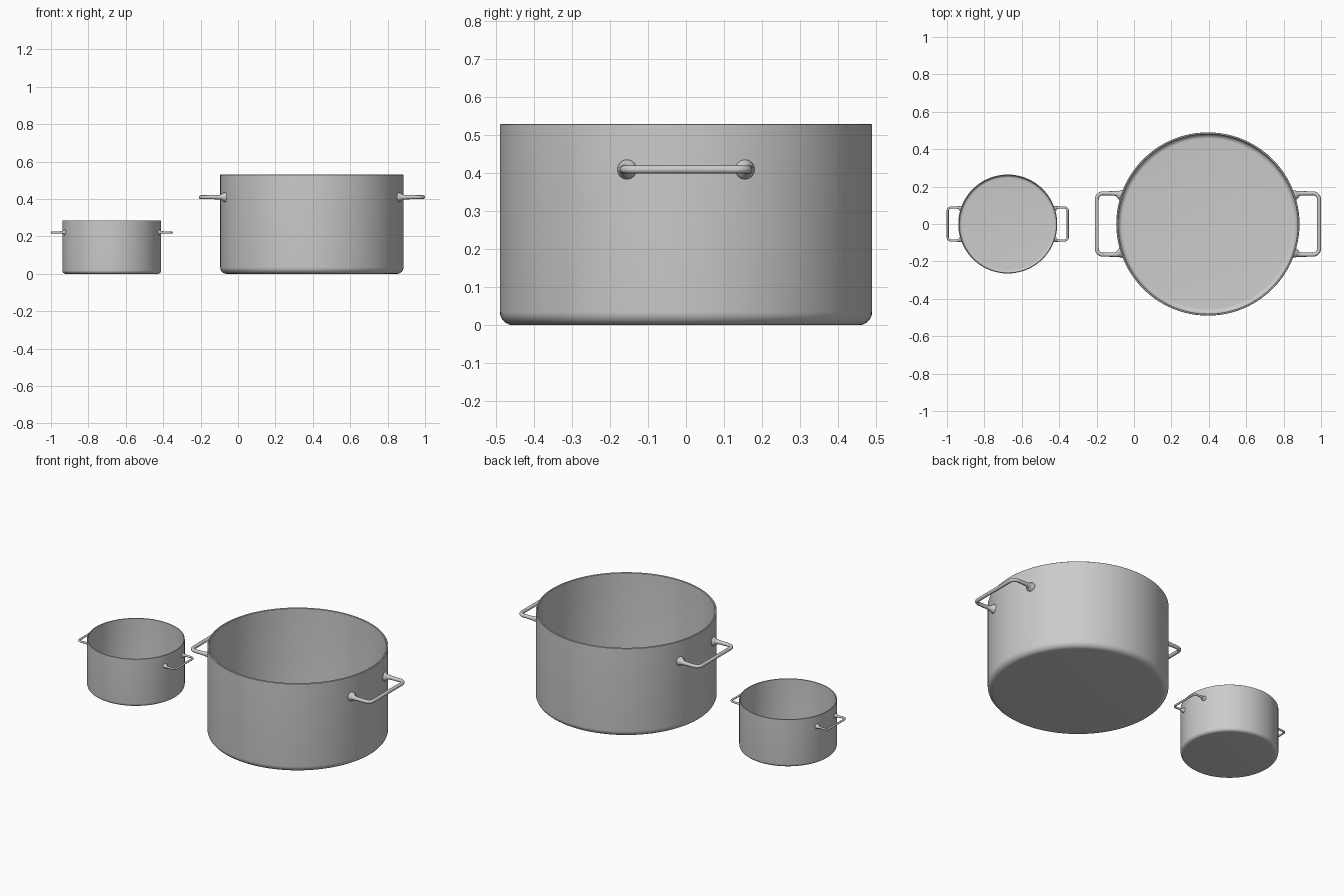
import bpy, bmesh, math
from mathutils import Vector, Matrix

if "Cube" in bpy.data.objects:
    bpy.data.objects.remove(bpy.data.objects["Cube"])

R, H, WALL = 0.49, 0.53, 0.010     # large pot; the small one is a scaled copy


def arc(cx, cz, r, a0, a1, n):
    return [(cx + r * math.cos(math.radians(a0 + (a1 - a0) * i / n)),
             cz + r * math.sin(math.radians(a0 + (a1 - a0) * i / n))) for i in range(n + 1)]


def finish(obj, angle=40):
    bpy.ops.object.select_all(action='DESELECT')
    obj.select_set(True)
    bpy.context.view_layer.objects.active = obj
    if obj.type == 'CURVE':
        bpy.ops.object.convert(target='MESH')
    bpy.ops.object.shade_smooth_by_angle(angle=math.radians(angle))


# Lathed pot body: outer base, rounded corner, wall, rim, inner wall, inner floor
def make_body(name, x, s):
    c = 0.035
    profile = [(0, 0)] + arc(R - c, c, c, -90, 0, 8)
    profile += [(R, H - 0.002), (R - 0.002, H), (R - WALL + 0.002, H), (R - WALL, H - 0.002)]
    profile += arc(R - c, c, c - WALL, 0, -90, 8) + [(0, WALL)]
    bm = bmesh.new()
    vs = [bm.verts.new((r, 0, z)) for r, z in profile]
    es = [bm.edges.new(p) for p in zip(vs, vs[1:])]
    bmesh.ops.spin(bm, geom=vs + es, axis=(0, 0, 1), cent=(0, 0, 0),
                   angle=math.tau, steps=96, use_duplicate=False)
    bmesh.ops.remove_doubles(bm, verts=bm.verts, dist=1e-5)
    bmesh.ops.recalc_face_normals(bm, faces=bm.faces)
    bm.transform(Matrix.Translation((x, 0, 0)) @ Matrix.Scale(s, 4))
    me = bpy.data.meshes.new(name)
    bm.to_mesh(me)
    bm.free()
    obj = bpy.data.objects.new(name, me)
    bpy.context.collection.objects.link(obj)
    finish(obj)


# Bent rod handle with flared feet, leaving the wall along its normal
def make_handle(name, x, s, side):
    a = math.asin(0.155 / R)
    half = []
    for dist, rad in [(-0.005, 2.5), (0.004, 2.45), (0.010, 2.1), (0.017, 1.6), (0.026, 1.25)]:
        half.append((math.cos(a) * (R + dist), math.sin(a) * (R + dist), rad))
    half.append((0.512, 0.164, 1.08))
    corner = 0.032
    half += [(px, py, 1.0) for px, py in arc(0.594 - corner, 0.164 - corner, corner, 90, 0, 8)]
    path = half + [(px, -py, r) for px, py, r in reversed(half)]

    cu = bpy.data.curves.new(name, 'CURVE')
    cu.dimensions = '3D'
    cu.bevel_depth = 0.0105 * s
    cu.bevel_resolution = 6
    cu.use_fill_caps = True
    sp = cu.splines.new('POLY')
    sp.points.add(len(path) - 1)
    for pt, (px, py, r) in zip(sp.points, path):
        pt.co = (x + side * px * s, py * s, 0.41 * s, 1)
        pt.radius = r
    obj = bpy.data.objects.new(name, cu)
    bpy.context.collection.objects.link(obj)
    finish(obj, 50)


for label, x, s in [("large", 0.395, 1.0), ("small", -0.675, 0.54)]:
    make_body(label + "_pot_body", x, s)
    for side_name, side in [("right", 1), ("left", -1)]:
        make_handle(f"{label}_pot_{side_name}_handle", x, s, side)
